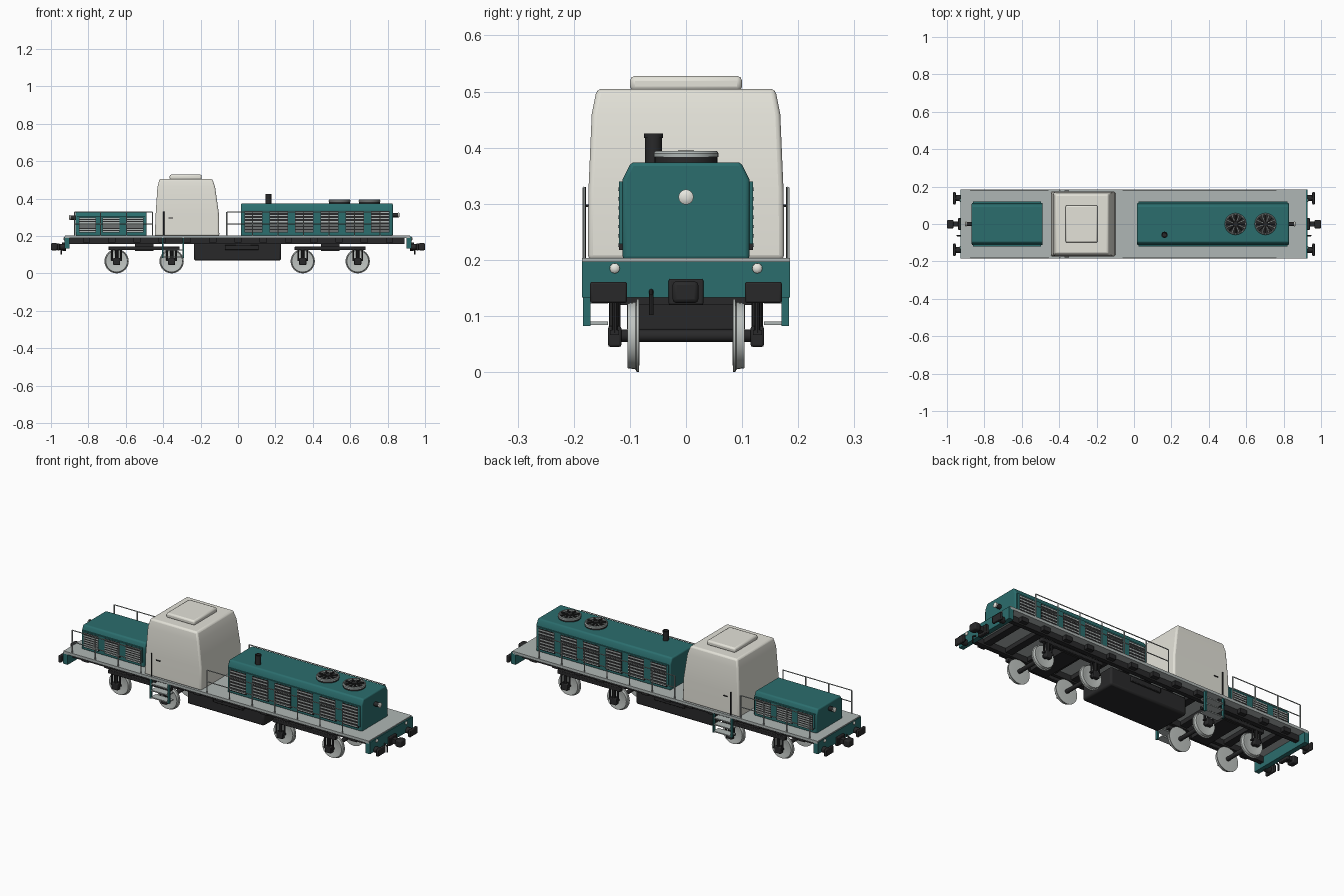
import bpy, bmesh, math
from mathutils import Vector

if "Cube" in bpy.data.objects:
    bpy.data.objects.remove(bpy.data.objects["Cube"])


def material(name, r, g, b):
    m = bpy.data.materials.new(name)
    m.diffuse_color = (r, g, b, 1)
    m.use_nodes = True
    m.node_tree.nodes["Principled BSDF"].inputs["Base Color"].default_value = m.diffuse_color
    return m


TEAL = material("teal paint", 0.024, 0.155, 0.155)
CREAM = material("cream paint", 0.77, 0.76, 0.69)
GREY = material("deck grey", 0.43, 0.47, 0.46)
DARK = material("dark iron", 0.022, 0.022, 0.023)
STEEL = material("wheel steel", 0.52, 0.55, 0.53)
WHITE = material("lamp white", 0.85, 0.85, 0.79)


def finish(name, bm, mat, bevel=0, segs=2, smooth=True):
    bmesh.ops.recalc_face_normals(bm, faces=bm.faces)
    me = bpy.data.meshes.new(name)
    bm.to_mesh(me)
    bm.free()
    me.materials.append(mat)
    ob = bpy.data.objects.new(name, me)
    bpy.context.collection.objects.link(ob)
    if bevel:
        mod = ob.modifiers.new("bevel", 'BEVEL')
        mod.width, mod.segments = bevel, segs
        mod.limit_method, mod.angle_limit = 'ANGLE', math.radians(30)
    if smooth:
        bpy.context.view_layer.objects.active = ob
        ob.select_set(True)
        bpy.ops.object.shade_smooth_by_angle(angle=math.radians(35))
        ob.select_set(False)
    return ob


def loft(name, rings, mat, bevel=0, segs=2):
    """Skin equal-length closed rings of points and cap both ends."""
    bm = bmesh.new()
    vs = [[bm.verts.new(p) for p in ring] for ring in rings]
    n = len(vs[0])
    for a, b in zip(vs, vs[1:]):
        for i in range(n):
            bm.faces.new((a[i], a[(i + 1) % n], b[(i + 1) % n], b[i]))
    bm.faces.new(vs[0])
    bm.faces.new(vs[-1])
    return finish(name, bm, mat, bevel, segs)


def box(name, x0, x1, y0, y1, z0, z1, mat, bevel=0):
    rings = [[(x0, y0, z), (x1, y0, z), (x1, y1, z), (x0, y1, z)] for z in (z0, z1)]
    return loft(name, rings, mat, bevel)


def lathe(name, start, axis, profile, mat, n=24):
    """Revolve (distance, radius) pairs around an axis through start."""
    axis = Vector(axis).normalized()
    u = axis.orthogonal().normalized()
    w = axis.cross(u)
    rings = []
    for d, r in profile:
        rings.append([Vector(start) + axis * d + r * (u * math.cos(t) + w * math.sin(t))
                      for t in (math.tau * i / n for i in range(n))])
    return loft(name, rings, mat)


def rod(name, p, q, r, mat, n=8):
    d = Vector(q) - Vector(p)
    return lathe(name, p, d, [(0, r), (d.length, r)], mat, n)


# Deck and underframe
box("deck", -0.925, 0.92, -0.185, 0.185, 0.188, 0.203, GREY)
for s in (-1, 1):
    box("sill", -0.9, 0.89, s * 0.13 - 0.012, s * 0.13 + 0.012, 0.157, 0.188, DARK)
for i in range(13):
    x = -0.81 + i * 0.135
    box("cross_beam", x - 0.02, x + 0.02, -0.165, 0.165, 0.165, 0.188, DARK)
box("fuel_tank", -0.235, 0.23, -0.105, 0.105, 0.068, 0.165, DARK, 0.01)
for s in (-1, 1):
    box("tank_hatch", -0.07, 0.11, s * 0.11 - 0.006, s * 0.11 + 0.006, 0.125, 0.152, DARK, 0.003)

# Bogies with wheels, axle boxes and springs
for bx in (-0.502, 0.493):
    box("bolster", bx - 0.05, bx + 0.05, -0.12, 0.12, 0.12, 0.165, DARK)
    for s in (-1, 1):
        box("bogie_frame", bx - 0.19, bx + 0.19, s * 0.125 - 0.011, s * 0.125 + 0.011,
            0.124, 0.144, DARK, 0.003)
    for x in (bx - 0.147, bx + 0.147):
        rod("axle", (x, -0.125, 0.065), (x, 0.125, 0.065), 0.011, DARK, 16)
        for s in (-1, 1):
            lathe("wheel", (x, s * 0.083, 0.065), (0, s, 0),
                  [(0, 0.02), (0, 0.048), (0.001, 0.065), (0.005, 0.065), (0.007, 0.060),
                   (0.021, 0.058), (0.021, 0.05), (0.018, 0.04), (0.018, 0.02)], STEEL, 32)
            box("axle_box", x - 0.019, x + 0.019, s * 0.127 - 0.012, s * 0.127 + 0.012,
                0.045, 0.082, DARK, 0.004)
            rod("spring", (x, s * 0.127, 0.08), (x, s * 0.127, 0.125), 0.01, DARK, 10)
            for d in (-0.024, 0.024):
                rod("frame_guide", (x + d, s * 0.127, 0.07), (x + d, s * 0.127, 0.125),
                    0.005, DARK)
            box("guide_bar", x - 0.028, x + 0.028, s * 0.127 - 0.008, s * 0.127 + 0.008,
                0.066, 0.075, DARK)

# End beams, buffers, couplers and lamps
for e in (-1, 1):
    def span(a, b):
        return sorted((e * a, e * b))
    box("end_beam", *span(0.9, 0.927), -0.185, 0.185, 0.133, 0.197, TEAL)
    box("coupler_shank", *span(0.92, 0.985), -0.014, 0.014, 0.13, 0.155, DARK)
    box("coupler_pocket", *span(0.92, 0.94), -0.031, 0.031, 0.12, 0.166, DARK, 0.003)
    box("coupler_head", *span(0.965, 1.0), -0.024, 0.022, 0.123, 0.162, DARK, 0.007)
    rod("brake_hose", (e * 0.925, -0.062, 0.145), (e * 0.945, -0.062, 0.135), 0.004, DARK)
    rod("brake_hose", (e * 0.945, -0.062, 0.137), (e * 0.945, -0.062, 0.102), 0.004, DARK)
    for s in (-1, 1):
        rod("buffer_shank", (e * 0.92, s * 0.138, 0.142), (e * 0.957, s * 0.138, 0.142),
            0.016, DARK, 16)
        box("buffer_plate", *span(0.953, 0.967), s * 0.138 - 0.033, s * 0.138 + 0.033,
            0.123, 0.161, DARK, 0.004)
        lathe("beam_lamp", (e * 0.922, s * 0.127, 0.185), (e, 0, 0),
              [(0, 0.009), (0.008, 0.009), (0.011, 0.006), (0.012, 0.002)], WHITE, 16)


# Engine hoods with chamfered tops, side panels and louvres
def hood(name, x0, x1, top, grilles, g_top):
    half = [(0.113, 0.2), (0.113, top - 0.03), (0.098, top)]
    section = half + [(-y, z) for y, z in reversed(half)]
    loft(name, [[(x, y, z) for y, z in section] for x in (x0, x1)], TEAL, 0.007, 3)
    pitch = (x1 - x0) / grilles
    for s in (-1, 1):
        box("side_panel", x0 + 0.008, x1 - 0.008, *sorted((s * 0.11, s * 0.119)),
            0.228, g_top + 0.006, TEAL)
        for i in range(grilles):
            c = x0 + pitch * (i + 0.5)
            w = pitch * 0.36
            box("grille", c - w, c + w, *sorted((s * 0.112, s * 0.1198)), 0.218, g_top, DARK)
            n = 7
            for k in range(n):
                z = 0.218 + (g_top - 0.218) * (k + 0.5) / n
                box("louvre", c - w * 0.95, c + w * 0.95, *sorted((s * 0.119, s * 0.1212)),
                    z - 0.003, z + 0.003, GREY)


hood("long_hood", 0.015, 0.828, 0.374, 6, 0.334)
hood("short_hood", -0.868, -0.488, 0.33, 3, 0.3)
for e, x, z in ((1, 0.828, 0.312), (-1, -0.868, 0.298)):
    rod("hood_lamp_housing", (x - e * 0.005, 0, z), (x + e * 0.03, 0, z), 0.012, DARK, 16)
    lathe("hood_lamp", (x + e * 0.028, 0, z), (e, 0, 0),
          [(0, 0.0135), (0.004, 0.0135), (0.007, 0.009), (0.008, 0.003)], WHITE, 16)

# Exhaust stack and roof fans
lathe("exhaust", (0.163, -0.058, 0.37), (0, 0, 1),
      [(0, 0.015), (0.047, 0.015), (0.047, 0.017), (0.055, 0.017), (0.055, 0.012),
       (0.045, 0.011)], DARK, 20)
for x in (0.543, 0.703):
    rod("fan_base", (x, 0, 0.37), (x, 0, 0.385), 0.056, DARK, 32)
    # Open guard ring, so the blades stay visible
    loft_ring = bmesh.new()
    prof = [(0.051, 0.383), (0.058, 0.383), (0.058, 0.390), (0.055, 0.394), (0.051, 0.394)]
    grid = [[loft_ring.verts.new((x + r * math.cos(t), r * math.sin(t), z)) for r, z in prof]
            for t in (math.tau * i / 32 for i in range(32))]
    for i in range(32):
        a, b = grid[i], grid[(i + 1) % 32]
        for k in range(5):
            m = (k + 1) % 5
            loft_ring.faces.new((a[k], b[k], b[m], a[m]))
    finish("fan_ring", loft_ring, GREY)
    rod("fan_hub", (x, 0, 0.383), (x, 0, 0.395), 0.014, DARK, 16)
    for i in range(8):
        t = math.tau * i / 8
        c, s = math.cos(t), math.sin(t)
        rod("fan_spoke", (x, 0, 0.39), (x + 0.052 * c, 0.052 * s, 0.39), 0.004, DARK, 6)
        t += 0.39
        rod("fan_blade", (x + 0.016 * math.cos(t), 0.016 * math.sin(t), 0.387),
            (x + 0.05 * math.cos(t), 0.05 * math.sin(t), 0.387), 0.003, GREY, 6)

# Tapered cab with roof hatch
cab = [(-0.445, -0.100, 0.175, 0.2), (-0.440, -0.102, 0.174, 0.32),
       (-0.431, -0.122, 0.168, 0.46), (-0.420, -0.137, 0.159, 0.505)]
loft("cab", [[(a, -y, z), (b, -y, z), (b, y, z), (a, y, z)] for a, b, y, z in cab],
     CREAM, 0.009, 3)
box("roof_hatch", -0.366, -0.194, -0.1, 0.1, 0.5, 0.528, CREAM, 0.009)
for s in (-1, 1):
    rod("cab_grab_rail", (-0.397, s * 0.181, 0.2), (-0.397, s * 0.181, 0.33), 0.003, DARK)
    box("door_handle", -0.372, -0.348, s * 0.175 - 0.003, s * 0.175 + 0.003, 0.294, 0.299, DARK)
    # Cab steps
    for x in (-0.402, -0.292):
        box("step_side", x - 0.004, x + 0.004, s * 0.177 - 0.007, s * 0.177 + 0.007,
            0.082, 0.192, TEAL)
    for z in (0.087, 0.125, 0.16):
        box("step_tread", -0.4, -0.294, s * 0.16 - 0.021, s * 0.16 + 0.021, z - 0.003, z + 0.003,
            GREY)

# Walkway railings
for x0, x1, posts in ((-0.875, -0.458, 4), (-0.06, 0.76, 7)):
    for s in (-1, 1):
        y = s * 0.182
        for z in (0.265, 0.328):
            rod("handrail", (x0, y, z), (x1, y, z), 0.0026, GREY, 6)
        for i in range(posts):
            x = x0 + (x1 - x0) * i / (posts - 1)
            rod("rail_post", (x, y, 0.195), (x, y, 0.328), 0.003, GREY, 6)
